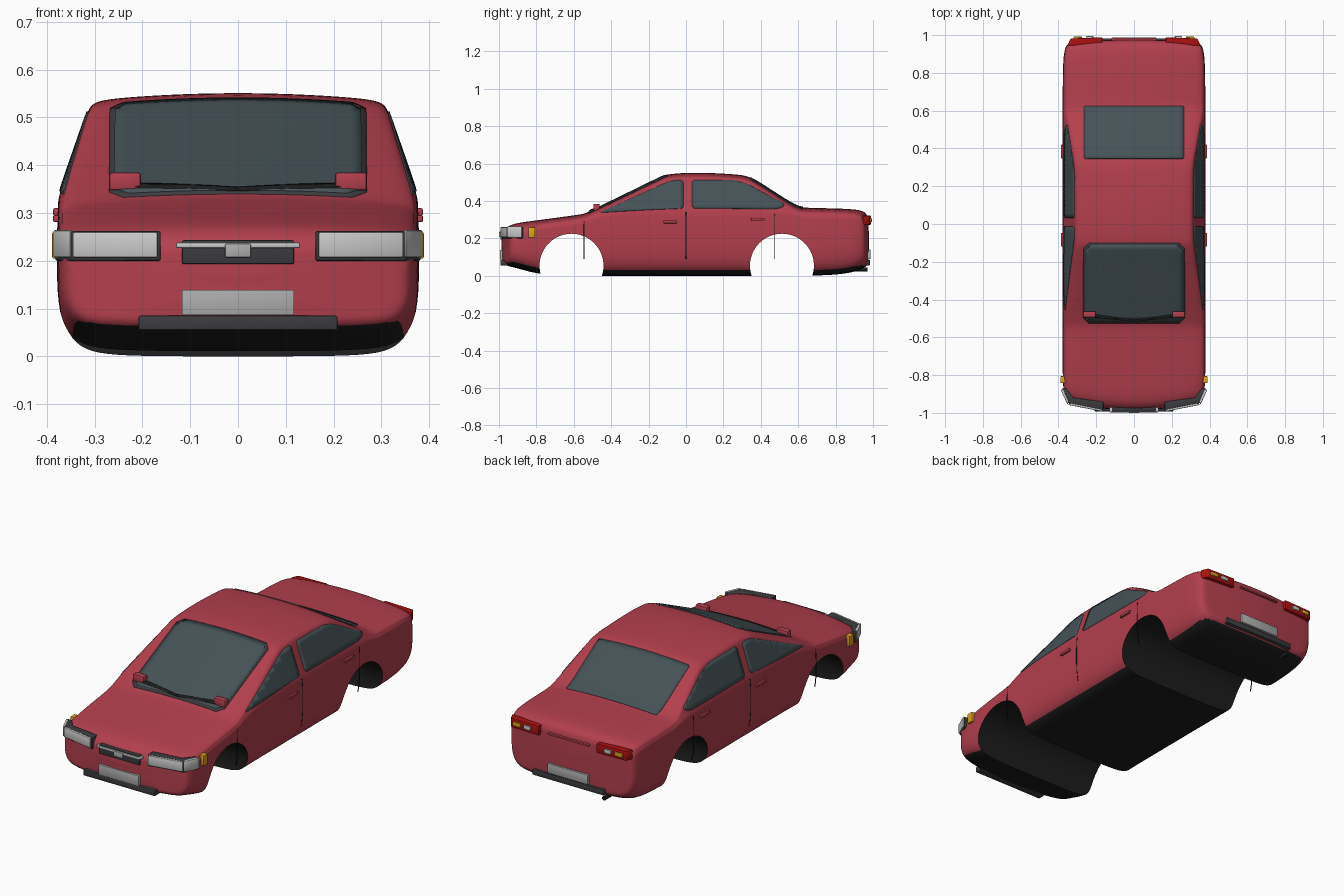
import bpy, bmesh, math
from mathutils import Vector
from mathutils.bvhtree import BVHTree

if "Cube" in bpy.data.objects:
    bpy.data.objects.remove(bpy.data.objects["Cube"])


def mat(name, r, g, b):
    m = bpy.data.materials.new(name)
    m.diffuse_color = (r, g, b, 1)
    m.use_nodes = True
    m.node_tree.nodes["Principled BSDF"].inputs["Base Color"].default_value = m.diffuse_color
    return m


RED = mat("red_paint", .45, .05, .075)
GLASS = mat("dark_glass", .06, .085, .095)
BLACK = mat("black", .012, .012, .012)
DARK = mat("dark_trim", .045, .045, .05)
LIGHT = mat("lamp_lens", .6, .6, .6)
PLATE = mat("plate_grey", .42, .42, .42)
AMBER = mat("amber", .75, .38, .01)
LAMP_RED = mat("lamp_red", .4, .005, .005)


def finish(name, bm, *mats, angle=40):
    me = bpy.data.meshes.new(name)
    bm.to_mesh(me)
    bm.free()
    ob = bpy.data.objects.new(name, me)
    bpy.context.collection.objects.link(ob)
    for m in mats:
        me.materials.append(m)
    smooth(ob, angle)
    return ob


def smooth(ob, angle):
    bpy.ops.object.select_all(action='DESELECT')
    ob.select_set(True)
    bpy.context.view_layer.objects.active = ob
    bpy.ops.object.shade_smooth_by_angle(angle=math.radians(angle))


def apply_mods(ob):
    bpy.context.view_layer.objects.active = ob
    for m in list(ob.modifiers):
        bpy.ops.object.modifier_apply(modifier=m.name)


def prism(name, plan, z0, z1, m, bevel=.004):
    """Plan outline (x, y) raised from z0 to z1, with bevelled edges."""
    bm = bmesh.new()
    f = bm.faces.new([bm.verts.new((x, y, z0)) for x, y in plan])
    top = bmesh.ops.extrude_face_region(bm, geom=[f])["geom"]
    bmesh.ops.translate(bm, vec=(0, 0, z1 - z0), verts=[v for v in top if isinstance(v, bmesh.types.BMVert)])
    bmesh.ops.recalc_face_normals(bm, faces=bm.faces)
    if bevel:
        bmesh.ops.bevel(bm, geom=bm.edges[:], offset=bevel, segments=2, profile=.5, affect='EDGES')
    return finish(name, bm, m)


def box(name, x0, x1, y0, y1, z0, z1, m, bevel=.003):
    return prism(name, [(x0, y0), (x1, y0), (x1, y1), (x0, y1)], z0, z1, m, bevel)


# Body shell: stations of y, half width, underside z, top z
STATIONS = [
    (-.985, .345, .075, .225), (-.978, .358, .062, .243), (-.955, .368, .052, .267),
    (-.91, .374, .042, .282), (-.84, .377, .022, .292), (-.76, .378, .006, .302),
    (-.65, .378, 0, .317), (-.56, .378, 0, .329), (-.53, .378, 0, .337), (-.48, .378, 0, .360),
    (-.35, .378, 0, .423), (-.2, .378, 0, .496), (-.12, .378, 0, .536), (-.09, .378, 0, .545),
    (.03, .378, 0, .554), (.2, .378, 0, .548), (.31, .378, 0, .539), (.35, .378, 0, .526),
    (.45, .378, 0, .462), (.56, .378, 0, .39), (.61, .378, 0, .367), (.65, .378, 0, .364),
    (.8, .377, .005, .361), (.89, .374, .018, .357), (.94, .367, .035, .35), (.965, .358, .05, .335),
    (.975, .345, .065, .31)]


def section(w, b, t):
    s, te = min(.335, t - .05), t - .028
    k = (s - b) / .335
    r = .97 * w - .29 * max(0, te - .33)
    lo = [(0, b), (.45 * w, b), (.75 * w, b + .003), (.88 * w, b + .02 * k), (.96 * w, b + .06 * k),
          (w, b + .14 * k), (w, b + .25 * k)]
    side = [(w * .995 + (r - w * .995) * f, s + (te - s) * f) for f in (0, .15, .88, 1)]
    return lo + side + [(.94 * r, te + .013), (.7 * r, t - .008), (.35 * r, t - .002), (0, t)]


def place(x, y, z):
    """Bow the nose and tail in plan."""
    e = (x / .38) ** 2
    f = min(1, max(0, (-.75 - y) / .23))
    g = min(1, max(0, (y - .8) / .17))
    return x, y + .05 * f * e - .022 * g * e, z


rings = []
for y, w, b, t in STATIONS:
    half = section(w, b, t)
    rings.append((y, half + [(-x, z) for x, z in half[-2:0:-1]]))


def shrunk(ring, dy):
    y, pts = ring
    zc = (pts[0][1] + max(z for _, z in pts)) / 2
    return [(y + dy * (1 - k), [(x * k, zc + (z - zc) * k) for x, z in pts]) for k in (.9, .55, .2)]


rings = shrunk(rings[0], -.004)[::-1] + rings + shrunk(rings[-1], .004)
bm = bmesh.new()
loops = [[bm.verts.new(place(x, y, z)) for x, z in pts] for y, pts in rings]
for a, c in zip(loops, loops[1:]):
    for i in range(len(a)):
        j = (i + 1) % len(a)
        bm.faces.new((a[i], a[j], c[j], c[i]))
bm.faces.new(loops[0])
bm.faces.new(loops[-1])
bmesh.ops.recalc_face_normals(bm, faces=bm.faces)
body = finish("body_shell", bm, RED, BLACK)
body.modifiers.new("round", 'SUBSURF').levels = 2
apply_mods(body)
bm = bmesh.new()
bm.from_mesh(body.data)
skin = BVHTree.FromBMesh(bm)
bm.free()

# Wheel arch tunnels
ARCH = [(-.612, .054), (.513, .054)]
R = .171
for y, z in ARCH:
    bpy.ops.mesh.primitive_cylinder_add(vertices=64, radius=R, depth=1, location=(0, y, z), rotation=(0, math.pi / 2, 0))
    cutter = bpy.context.object
    cutter.name = "arch_cutter"
    cutter.hide_render = True
    m = body.modifiers.new("arch", 'BOOLEAN')
    m.operation, m.solver, m.object = 'DIFFERENCE', 'EXACT', cutter
    apply_mods(body)
    bpy.data.objects.remove(cutter)
for p in body.data.polygons:
    c, n = p.center, p.normal
    tunnel = abs(n.x) < .3 and c.z < .24 and any(abs(math.hypot(c.y - y, c.z - z) - R) < .004 for y, z in ARCH)
    p.material_index = 1 if tunnel or (n.z < -.75 and c.z < .09) else 0
smooth(body, 40)


def rounded(pts, r):
    out = []
    for i, p in enumerate(pts):
        p = Vector(p)
        for q in (Vector(pts[i - 1]), Vector(pts[(i + 1) % len(pts)])):
            d = q - p
            out.append(p + d.normalized() * min(r, d.length * .4))
    return out


def panel(name, pts, m, sx=0, lift=.003, r=.012):
    """Thin panel laid on the skin: (x, y) from above, or (y, z) from side sx."""
    ray = Vector((-sx, 0, 0)) if sx else Vector((0, 0, -1))
    bm = bmesh.new()
    bm.faces.new([bm.verts.new((u, v, 0)) for u, v in (rounded(pts, r) if r else pts)])
    for axis in (0, 1):
        lo, hi = min(p[axis] for p in pts), max(p[axis] for p in pts)
        no = Vector((1 - axis, axis, 0))
        n = int((hi - lo) / .025) + 1
        for i in range(1, n):
            bmesh.ops.bisect_plane(bm, geom=bm.verts[:] + bm.edges[:] + bm.faces[:],
                                   plane_co=no * (lo + (hi - lo) * i / n), plane_no=no)
    for v in bm.verts:
        o = Vector((sx * 2, v.co.x, v.co.y)) if sx else Vector((v.co.x, v.co.y, 2))
        hit, nor, _, _ = skin.ray_cast(o, ray)
        if hit is None:
            hit, nor, _, _ = skin.find_nearest(o + ray * 1.65)
        v.co = hit + nor * lift
    bm.normal_update()
    if sum((f.normal.dot(ray) for f in bm.faces)) > 0:
        bmesh.ops.reverse_faces(bm, faces=bm.faces)
    ob = finish(name, bm, m)
    s = ob.modifiers.new("thick", 'SOLIDIFY')
    s.thickness, s.offset = lift + .002, -1
    return ob


# Front and rear glass
panel("windscreen_frame", [(-.27, -.525), (.27, -.525), (.268, -.1), (-.268, -.1)], DARK, lift=.002, r=.03)
panel("windscreen", [(-.26, -.51), (.26, -.51), (.257, -.11), (-.257, -.11)], GLASS, lift=.004, r=.03)
panel("rear_window", [(-.265, .345), (.265, .345), (.265, .625), (-.265, .625)], GLASS, r=.006)

for sx, tag in ((1, "right"), (-1, "left")):
    def mbox(name, x0, x1, *rest, **kw):
        return box(f"{name}_{tag}", *sorted((sx * x0, sx * x1)), *rest, **kw)

    def mprism(name, plan, *rest):
        return prism(f"{name}_{tag}", [(sx * x, y) for x, y in plan], *rest)

    # Side windows and door seams
    panel(f"front_side_window_{tag}", [(-.465, .337), (-.12, .492), (-.07, .51), (-.015, .512), (-.012, .36), (-.2, .352)], GLASS, sx)
    panel(f"rear_side_window_{tag}", [(.033, .36), (.033, .512), (.26, .51), (.33, .49), (.535, .378), (.49, .357)], GLASS, sx)
    for i, (y, z1) in enumerate(((-.545, .29), (0, .34), (.475, .33))):
        panel(f"door_seam_{i}_{tag}", [(y - .002, .09), (y + .002, .09), (y + .002, z1), (y - .002, z1)], BLACK, sx, .001, 0)
    # Door handles
    mbox("front_door_handle", .37, .387, -.12, -.047, .281, .296, RED)
    mbox("rear_door_handle", .37, .387, .348, .42, .295, .31, RED)
    # Mirrors and wipers
    mbox("mirror", .203, .27, -.495, -.462, .347, .385, RED, bevel=.006)
    panel(f"wiper_{tag}", [(0, -.515), (sx * .215, -.492), (sx * .215, -.475), (0, -.506)], BLACK, 0, .008, 0)
    # Headlights wrapping the nose corners, side indicators
    mprism("headlight_frame", [(.162, -.985), (.35, -.948), (.384, -.872), (.36, -.87), (.32, -.92), (.162, -.94)], .2, .262, DARK)
    mprism("headlight_lens", [(.168, -.993), (.347, -.958), (.34, -.94), (.168, -.975)], .207, .26, LIGHT)
    mprism("corner_lens", [(.352, -.957), (.388, -.878), (.375, -.875), (.345, -.94)], .207, .264, LIGHT)
    mbox("side_indicator", .365, .389, -.842, -.806, .205, .26, AMBER)
    # Tail lamps
    mprism("tail_lamp", [(.168, .945), (.168, .988), (.335, .982), (.353, .945)], .272, .322, LAMP_RED)
    mbox("rear_indicator", .275, .32, .96, .992, .287, .307, AMBER)
    mbox("reverse_lamp", .215, .255, .96, .994, .287, .307, LIGHT)

# Grille, plates and bumper strips
box("grille", -.117, .117, -.992, -.95, .193, .243, DARK)
box("grille_bar", -.13, .13, -.997, -.97, .227, .238, LIGHT)
box("grille_block", -.027, .027, -1, -.97, .207, .236, PLATE)
box("front_plate", -.117, .117, -.995, -.95, .086, .139, PLATE, bevel=.001)
box("front_bumper_strip", -.208, .208, -.992, -.94, .055, .085, DARK)
box("rear_plate", -.117, .117, .95, .987, .09, .14, PLATE, bevel=.001)
box("rear_bumper_strip", -.208, .208, .93, .983, .055, .085, DARK)
box("boot_lid_trim", -.12, .12, .95, .985, .29, .3, RED)

# Exhaust pipe
bpy.ops.mesh.primitive_cylinder_add(vertices=20, radius=.011, depth=.1, location=(-.2, .92, .034), rotation=(math.pi / 2, 0, 0))
bpy.context.object.name = "exhaust_pipe"
bpy.context.object.data.materials.append(BLACK)
smooth(bpy.context.object, 40)
